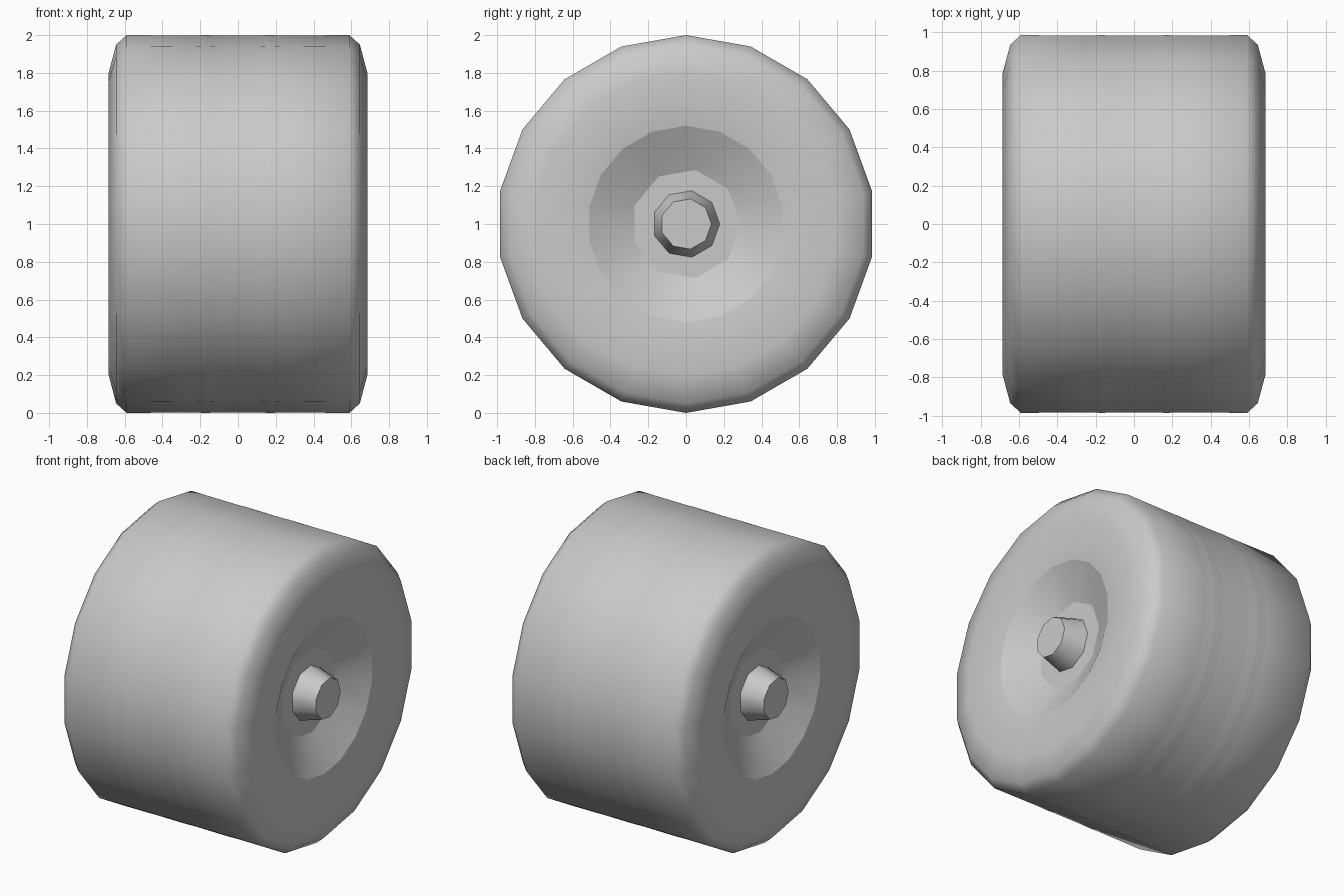
import bpy
import bmesh
from math import cos, sin, radians

cube = bpy.data.objects.get("Cube")
if cube:
    bpy.data.objects.remove(cube, do_unlink=True)

SIDES = 18
HUB_SIDES = 9

grey = bpy.data.materials.new("light grey")
grey.use_nodes = True
colour = (0.59, 0.59, 0.59, 1)
grey.diffuse_color = colour
grey.node_tree.nodes["Principled BSDF"].inputs["Base Color"].default_value = colour


def ring(bm, x, r, sides, start=0, turn=1):
    """Ring of vertices around the x axle; turn=-1 spins it half round z."""
    step = 360 / sides
    return [bm.verts.new((x * turn,
                          turn * r * cos(radians(start + step * i)),
                          1 + r * sin(radians(start + step * i))))
            for i in range(sides)]


def bridge(bm, a, b):
    n = len(a)
    for i in range(n):
        j = (i + 1) % n
        bm.faces.new((a[i], a[j], b[j], b[i]))


def crease(bm, loop):
    """Mark a ring as a hard edge."""
    for i, v in enumerate(loop):
        edge = bm.edges.get((v, loop[(i + 1) % len(loop)]))
        if edge:
            edge.smooth = False


def finish(bm, name):
    for f in bm.faces:
        f.smooth = True
    mesh = bpy.data.meshes.new(name)
    bm.to_mesh(mesh)
    bm.free()
    mesh.materials.append(grey)
    bpy.context.collection.objects.link(bpy.data.objects.new(name, mesh))


# Tyre: rounded shoulders, two barely raised tread bands, nearly flat sidewalls
half = [(0.1, 0.998), (0.17, 1), (0.24, 0.998),
        (0.59, 1), (0.645, 0.95), (0.685, 0.8), (0.645, 0.52)]
profile = [(-x, r) for x, r in reversed(half)] + half
bm = bmesh.new()
loops = [ring(bm, x, r, SIDES, 10) for x, r in profile]
for a, b in zip(loops, loops[1:]):
    bridge(bm, a, b)
for (x, r), loop in zip(profile, loops):
    if abs(x) < 0.3:
        crease(bm, loop)
bmesh.ops.recalc_face_normals(bm, faces=bm.faces)
finish(bm, "tyre")

for side, turn in (("left", 1), ("right", -1)):
    # Dish: the many-sided rim narrows to a floor with half the sides
    bm = bmesh.new()
    rim = ring(bm, 0.645, 0.52, SIDES, 10, turn)
    floor = ring(bm, 0.525, 0.29, HUB_SIDES, 0, turn)
    for j in range(HUB_SIDES):
        before, after, following = rim[2 * j - 1], rim[2 * j], rim[(2 * j + 1) % SIDES]
        bm.faces.new((before, after, floor[j]))
        bm.faces.new((after, following, floor[(j + 1) % HUB_SIDES], floor[j]))
    bm.faces.new(floor)
    crease(bm, floor)
    # Open bowl: every face looks outwards along the axle
    for f in bm.faces:
        f.normal_update()
        if f.normal.x * turn < 0:
            f.normal_flip()
    finish(bm, side + "_dish")

    # Hub: tapered axle end
    bm = bmesh.new()
    base = ring(bm, 0.52, 0.18, HUB_SIDES, 0, turn)
    cap = ring(bm, 0.675, 0.135, HUB_SIDES, 0, turn)
    bridge(bm, base, cap)
    bm.faces.new(base)
    bm.faces.new(cap)
    crease(bm, base)
    crease(bm, cap)
    bmesh.ops.recalc_face_normals(bm, faces=bm.faces)
    finish(bm, side + "_hub")
